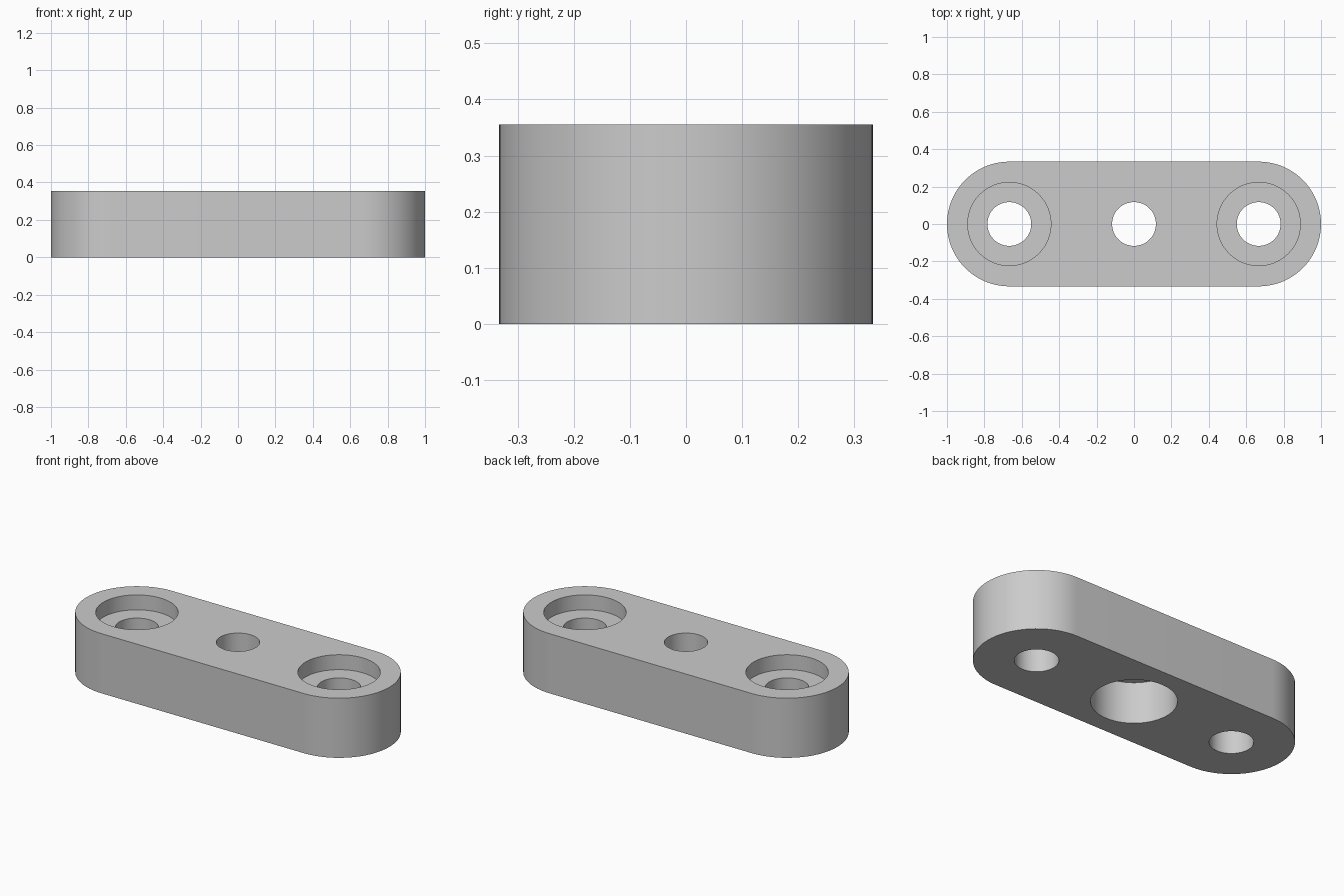
import bpy
import bmesh
from math import cos, sin, pi, radians

cube = bpy.data.objects.get("Cube")
if cube:
    bpy.data.objects.remove(cube, do_unlink=True)

HEIGHT = 0.3556      # overall thickness
END_R = 0.3333       # rounded end radius
END_X = 1 - END_R    # centre of each rounded end
HOLE_R = 0.117       # through holes
TOP_BORE_R, TOP_BORE_DEPTH = 0.2225, 0.089
BASE_BORE_R, BASE_BORE_DEPTH = 0.228, 0.2444
SEGMENTS = 96

grey = bpy.data.materials.new("light grey")
grey.use_nodes = True
colour = (0.6, 0.6, 0.6, 1)
grey.diffuse_color = colour
grey.node_tree.nodes["Principled BSDF"].inputs["Base Color"].default_value = colour


def prism(name, outline, z0, z1):
    """Extrude a closed outline from z0 up to z1."""
    bm = bmesh.new()
    face = bm.faces.new([bm.verts.new((x, y, z0)) for x, y in outline])
    result = bmesh.ops.extrude_face_region(bm, geom=[face])
    for v in result["geom"]:
        if isinstance(v, bmesh.types.BMVert):
            v.co.z = z1
    bmesh.ops.recalc_face_normals(bm, faces=bm.faces)
    mesh = bpy.data.meshes.new(name)
    bm.to_mesh(mesh)
    bm.free()
    mesh.materials.append(grey)
    obj = bpy.data.objects.new(name, mesh)
    bpy.context.collection.objects.link(obj)
    return obj


def arc(cx, radius, start, sweep, steps):
    return [(cx + radius * cos(start + sweep * i / steps),
             radius * sin(start + sweep * i / steps)) for i in range(steps + 1)]


# Bar with two half-round ends
half = SEGMENTS // 2
bar = prism("mounting_bar",
            arc(END_X, END_R, -pi / 2, pi, half) + arc(-END_X, END_R, pi / 2, pi, half),
            0, HEIGHT)
bpy.context.view_layer.objects.active = bar
bar.select_set(True)


def bore(x, radius, z0, z1):
    """Cut a round hole out of the bar."""
    circle = arc(x, radius, 0, 2 * pi, SEGMENTS)[:-1]
    cutter = prism("bore_cutter", circle, z0, z1)
    cutter.hide_render = True
    mod = bar.modifiers.new("bore", "BOOLEAN")
    mod.operation = "DIFFERENCE"
    mod.solver = "EXACT"
    mod.object = cutter
    bpy.ops.object.modifier_apply(modifier=mod.name)
    bpy.data.objects.remove(cutter, do_unlink=True)


# Through holes
for x in (-END_X, 0, END_X):
    bore(x, HOLE_R, -0.1, HEIGHT + 0.1)

# Shallow recesses in the top at both ends, deep recess under the middle
for x in (-END_X, END_X):
    bore(x, TOP_BORE_R, HEIGHT - TOP_BORE_DEPTH, HEIGHT + 0.1)
bore(0, BASE_BORE_R, -0.1, BASE_BORE_DEPTH)

bpy.ops.object.shade_smooth_by_angle(angle=radians(30))
